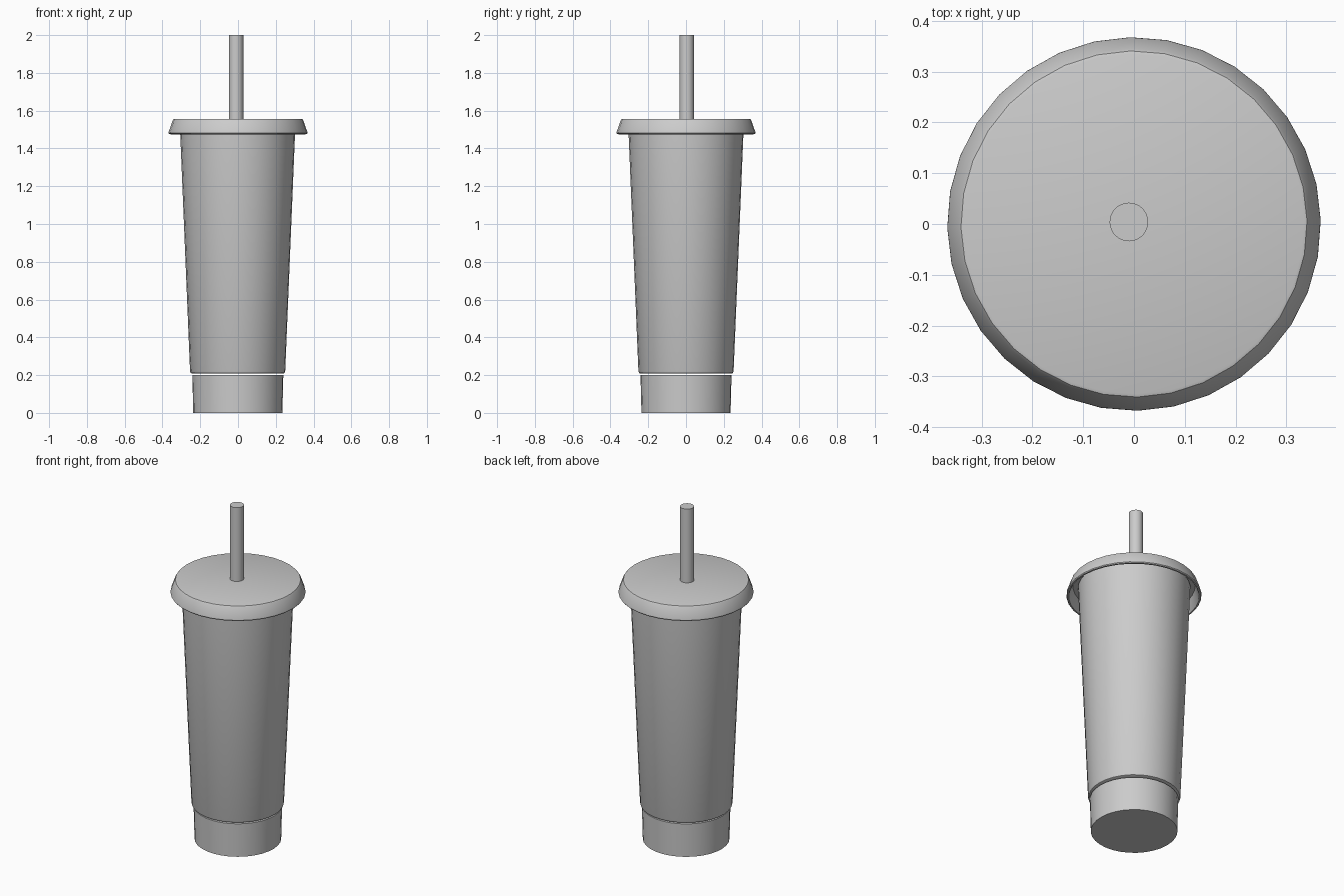
import bpy, bmesh, math

cube = bpy.data.objects.get("Cube")
if cube:
    bpy.data.objects.remove(cube, do_unlink=True)

grey = bpy.data.materials.new("plain_grey")
grey.use_nodes = True
colour = (0.6, 0.6, 0.6, 1)
grey.diffuse_color = colour
grey.node_tree.nodes["Principled BSDF"].inputs["Base Color"].default_value = colour


def lathe(name, profile, centre=(0, 0), sides=32, turn=1.1):
    """Revolve (radius, height) points; a zero radius closes an end."""
    bm = bmesh.new()
    rings = []
    for r, z in profile:
        if r == 0:
            rings.append([bm.verts.new((0, 0, z))] * sides)
            continue
        angles = [math.tau * i / sides + math.radians(turn) for i in range(sides)]
        rings.append([bm.verts.new((r * math.cos(a), r * math.sin(a), z)) for a in angles])
    for low, high in zip(rings, rings[1:]):
        for i in range(sides):
            j = (i + 1) % sides
            corners = dict.fromkeys((low[i], low[j], high[j], high[i]))
            bm.faces.new(list(corners))
    bmesh.ops.recalc_face_normals(bm, faces=bm.faces)
    mesh = bpy.data.meshes.new(name)
    bm.to_mesh(mesh)
    bm.free()
    mesh.materials.append(grey)
    obj = bpy.data.objects.new(name, mesh)
    obj.location = (*centre, 0)
    bpy.context.collection.objects.link(obj)
    bpy.ops.object.select_all(action="DESELECT")
    obj.select_set(True)
    bpy.context.view_layer.objects.active = obj
    bpy.ops.object.shade_smooth_by_angle(angle=math.radians(35))
    return obj


# Foot, set slightly below the cup
lathe("foot", [(0, 0), (0.236, 0), (0.241, 0.2), (0, 0.2)], (-0.001, 0))

# Tapered cup with a rounded lower edge
lathe("cup", [(0, 0.209), (0.244, 0.209), (0.249, 0.212), (0.252, 0.22),
              (0.305, 1.5), (0.306, 1.53), (0, 1.53)], (-0.002, 0))

# Flared hollow lid with a rolled rim
lathe("lid", [(0, 1.557), (0.335, 1.557), (0.341, 1.555), (0.346, 1.548),
              (0.367, 1.488), (0.368, 1.481), (0.364, 1.476), (0.356, 1.475),
              (0.352, 1.48), (0.333, 1.54), (0, 1.54)])

# Straw through the lid
lathe("straw", [(0, 1.5), (0.038, 1.5), (0.038, 2), (0, 2)], (-0.01, 0.004))
